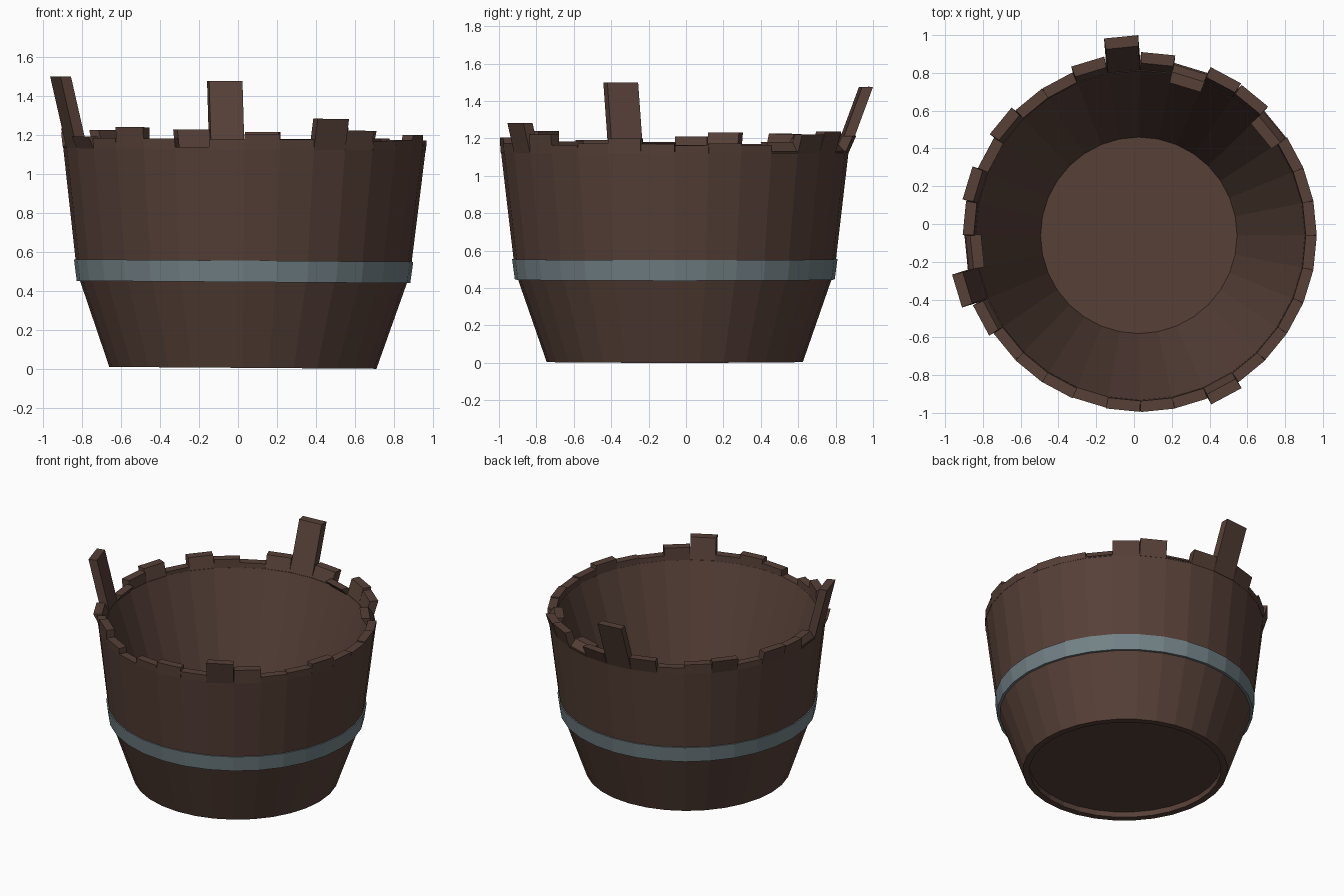
import bpy, bmesh, math
from mathutils import Vector

if "Cube" in bpy.data.objects:
    bpy.data.objects.remove(bpy.data.objects["Cube"])

N = 32
STEP = 2 * math.pi / N


def material(name, rgb):
    m = bpy.data.materials.new(name)
    m.diffuse_color = (*rgb, 1)
    m.use_nodes = True
    m.node_tree.nodes["Principled BSDF"].inputs["Base Color"].default_value = m.diffuse_color
    return m


WOOD = material("dark_brown_wood", (0.094, 0.051, 0.039))
STEEL = material("blue_grey_metal", (0.17, 0.22, 0.24))


def finish(bm, name, mat):
    bmesh.ops.recalc_face_normals(bm, faces=bm.faces)
    me = bpy.data.meshes.new(name)
    bm.to_mesh(me)
    bm.free()
    me.materials.append(mat)
    ob = bpy.data.objects.new(name, me)
    bpy.context.collection.objects.link(ob)
    # the bucket sits slightly off centre and a touch tilted
    ob.location = (0.025, -0.06, 0.005)
    ob.rotation_euler = (0, 0.007, 0)
    return ob


def lathe(name, profile, mat):
    """Closed profile of (radius, z) turned round the z axis."""
    bm = bmesh.new()
    rings = [[bm.verts.new((r * math.cos(i * STEP), r * math.sin(i * STEP), z))
              for r, z in profile] for i in range(N)]
    k = len(profile)
    for i in range(N):
        a, b = rings[i], rings[(i + 1) % N]
        for j in range(k):
            bm.faces.new((a[j], b[j], b[(j + 1) % k], a[(j + 1) % k]))
    return finish(bm, name, mat)


# bucket wall with a kink at the hoop and a straight conical inside
lathe("bucket_wall", [(0.685, 0), (0.838, 0.44), (0.862, 0.55), (0.93, 1.13),
                      (0.872, 1.13), (0.52, 0.08), (0.64, 0.04), (0.64, 0)], WOOD)

# metal hoop
lathe("metal_hoop", [(0.855, 0.44), (0.87, 0.55), (0.85, 0.55), (0.83, 0.44)], STEEL)

# floor board
bm = bmesh.new()
lower, upper = ([bm.verts.new((0.64 * math.cos(i * STEP), 0.64 * math.sin(i * STEP), z))
                 for i in range(N)] for z in (0.04, 0.08))
bm.faces.new(lower)
bm.faces.new(upper)
finish(bm, "floor_board", WOOD)

# uneven stave ends: index -> (top height, outward lean)
ends = {i: (1.165 + 0.008 * (i % 2), 0.004) for i in range(N)}
ends.update({
    3: (1.18, -0.04), 4: (1.22, 0.03), 5: (1.235, 0.035), 6: (1.175, -0.05),
    7: (1.21, 0.04), 8: (1.47, 0.13), 9: (1.22, 0.035), 11: (1.19, 0.005),
    12: (1.215, 0.03), 13: (1.16, 0.0), 14: (1.22, 0.03), 15: (1.2, 0.01),
    16: (1.17, -0.03), 17: (1.487, 0.09), 18: (1.18, 0.03), 20: (1.23, 0.005),
    22: (1.13, 0), 24: (1.20, 0.005), 26: (1.28, 0.04), 27: (1.22, 0.005),
    30: (1.2, 0.004)})
for i, (top, lean) in ends.items():
    if top < 1.14:
        continue
    a = (i + 0.5) * STEP
    out = Vector((math.cos(a), math.sin(a), 0))
    side = Vector((-math.sin(a), math.cos(a), 0))
    bm = bmesh.new()
    quads = []
    for z, push in ((1.12, 0), (top, lean)):
        quads.append([bm.verts.new(out * (r + push) + side * s + Vector((0, 0, z)))
                      for r, s in ((0.868, -0.086), (0.926, -0.091),
                                   (0.926, 0.091), (0.868, 0.086))])
    lo, hi = quads
    bm.faces.new(lo)
    bm.faces.new(hi)
    for j in range(4):
        k = (j + 1) % 4
        bm.faces.new((lo[j], lo[k], hi[k], hi[j]))
    finish(bm, "stave_end_%02d" % i, WOOD)
